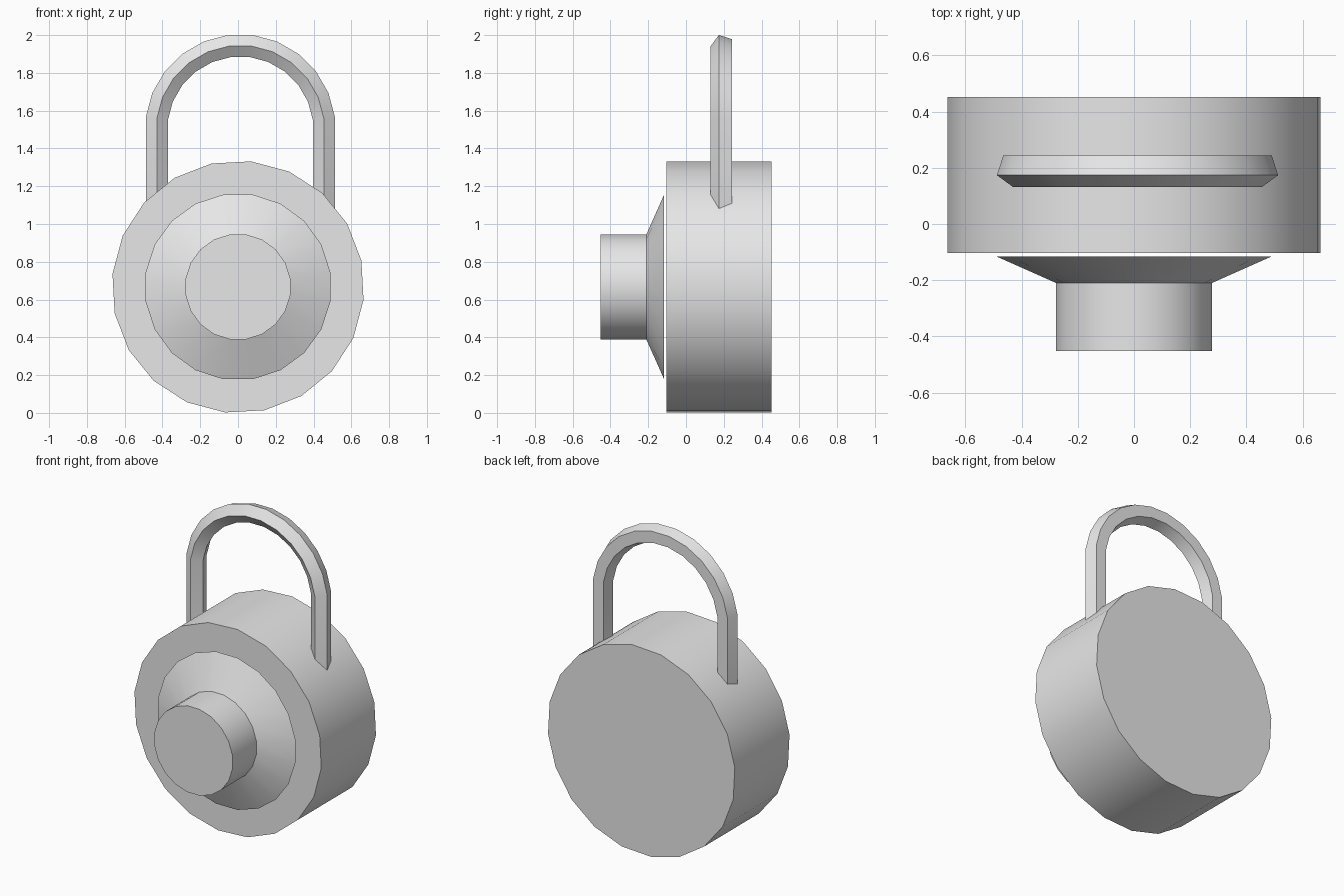
import bpy, bmesh
from math import sin, cos, radians, tau

old = bpy.data.objects.get("Cube")
if old:
    bpy.data.objects.remove(old, do_unlink=True)

grey = bpy.data.materials.new("plain grey")
grey.use_nodes = True
grey.diffuse_color = (0.8, 0.8, 0.8, 1)
grey.node_tree.nodes["Principled BSDF"].inputs["Base Color"].default_value = (0.8, 0.8, 0.8, 1)

AXIS_Z = 0.667  # height of the body and dial axis


def skin(name, rings):
    """Join matching rings of points into a capped, smooth-sided tube."""
    bm = bmesh.new()
    loops = [[bm.verts.new(p) for p in ring] for ring in rings]
    n = len(loops[0])
    for a, b in zip(loops, loops[1:]):
        for i in range(n):
            j = (i + 1) % n
            bm.faces.new((a[i], a[j], b[j], b[i]))
    bm.faces.new(loops[0])
    bm.faces.new(loops[-1])
    bmesh.ops.recalc_face_normals(bm, faces=bm.faces)
    mesh = bpy.data.meshes.new(name)
    bm.to_mesh(mesh)
    bm.free()
    mesh.materials.append(grey)
    obj = bpy.data.objects.new(name, mesh)
    bpy.context.collection.objects.link(obj)
    bpy.ops.object.select_all(action='DESELECT')
    obj.select_set(True)
    bpy.context.view_layer.objects.active = obj
    bpy.ops.object.shade_smooth_by_angle(angle=radians(30))
    return obj


def turned(name, profile, turn, sides=20):
    """Turn a (radius, y) profile about the front-to-back axis."""
    angles = [radians(turn) + tau * i / sides for i in range(sides)]
    return skin(name, [[(r * cos(a), y, AXIS_Z + r * sin(a)) for a in angles]
                       for r, y in profile])


# Round body and the flared dial with its knob
turned("body", [(0.668, 0.453), (0.668, -0.103)], 12.1)
turned("dial", [(0.495, -0.116), (0.281, -0.21), (0.281, -0.453)], 9)

# Shackle: a five-sided bar swept up one leg, round the arch and down
CENTRE_X, BAR_Y, ARCH_Z, LEG_END = 0.0125, 0.193, 1.5, 1.0
ARCH_R, BAR_R = 0.446, 0.062
section = [(BAR_R * sin(tau * i / 5), BAR_Y - BAR_R * cos(tau * i / 5)) for i in range(5)]
arch = []
for k in range(12):
    a = radians(7.5 + 15 * k)
    arch.append([(CENTRE_X + (ARCH_R + d) * cos(a), y, ARCH_Z + (ARCH_R + d) * sin(a))
                 for d, y in section])
first, last = ([(x, y, LEG_END) for x, y, z in ring] for ring in (arch[0], arch[-1]))
skin("shackle", [first] + arch + [last])
